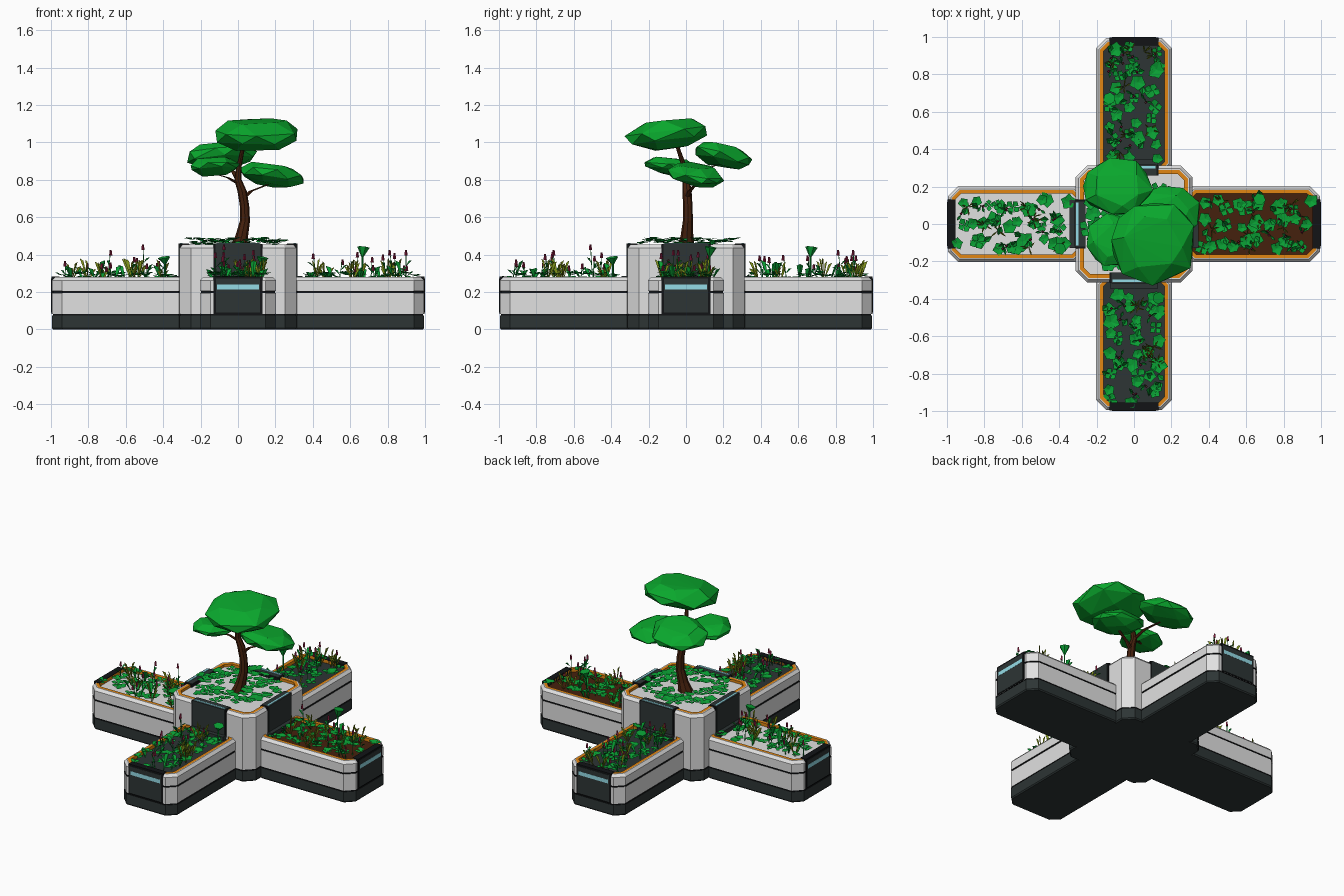
import bpy, bmesh, math, random
from mathutils import Vector, Matrix

random.seed(7)
cube = bpy.data.objects.get("Cube")
if cube:
    bpy.data.objects.remove(cube)


def material(name, r, g, b):
    m = bpy.data.materials.new(name)
    m.use_nodes = True
    m.diffuse_color = (r, g, b, 1)
    m.node_tree.nodes["Principled BSDF"].inputs["Base Color"].default_value = (r, g, b, 1)
    return m


MATS = [material("light grey shell", .75, .75, .75), material("dark panel", .026, .035, .035),
        material("black trim", .006, .007, .008), material("orange lining", .76, .24, .006),
        material("pale cyan light", .3, .72, .8), material("canopy green", .003, .39, .026),
        material("leaf green", .003, .36, .035), material("brown bark", .06, .015, .004),
        material("red flower", .25, .012, .05), material("yellow green grass", .25, .34, .012)]
LIGHT, DARK, BLACK, ORANGE, CYAN, CANOPY, LEAF, BROWN, RED, YELLOW = range(10)


def finish(name, bm, turn=0.0):
    me = bpy.data.meshes.new(name)
    bm.to_mesh(me)
    bm.free()
    for m in MATS:
        me.materials.append(m)
    ob = bpy.data.objects.new(name, me)
    ob.rotation_euler.z = turn
    bpy.context.collection.objects.link(ob)
    return ob


def outline(x0, x1, w, c, d):
    # rectangle with cut corners, moved inwards by d
    x0, x1, w, c = x0 + d, x1 - d, w - d, c - d * .586
    return [(x0 + c, -w), (x1 - c, -w), (x1, -w + c), (x1, w - c),
            (x1 - c, w), (x0 + c, w), (x0, w - c), (x0, -w + c)]


def planter(name, x0, x1, w, c, rings, soil, turn=0.0):
    # stacked outlines; each entry is inset, height, colour of the band above
    bm = bmesh.new()
    loops = [[bm.verts.new((x, y, z)) for x, y in outline(x0, x1, w, c, d)] for d, z, _ in rings]
    bm.faces.new(loops[0][::-1]).material_index = DARK
    for low, high, ring in zip(loops, loops[1:], rings):
        for i in range(8):
            j = (i + 1) % 8
            bm.faces.new((low[i], low[j], high[j], high[i])).material_index = ring[2]
    bm.faces.new(loops[-1]).material_index = soil
    return finish(name, bm, turn)


def box(name, x0, x1, w, z0, z1, mat, turn):
    bm = bmesh.new()
    bmesh.ops.create_cube(bm, size=1, matrix=Matrix.Translation(((x0 + x1) / 2, 0, (z0 + z1) / 2))
                          @ Matrix.Diagonal((x1 - x0, 2 * w, z1 - z0, 1)))
    for f in bm.faces:
        f.material_index = mat
    return finish(name, bm, turn)


def leaf(bm, base, yaw, length, width, rise, mat=LEAF):
    # pointed leaf folded along its rib
    out = Vector((math.cos(yaw), math.sin(yaw), 0))
    side = Vector((-out.y, out.x, 0)) * width / 2
    up = Vector((0, 0, rise))
    a, tip = bm.verts.new(base), bm.verts.new(base + out * length + up)
    l = bm.verts.new(base + out * length * .6 + side + up * .9)
    r = bm.verts.new(base + out * length * .6 - side + up * .9)
    for f in ((a, tip, l), (a, r, tip)):
        bm.faces.new(f).material_index = mat


def stalk(bm, a, b, r0, r1, mat, sides=4):
    axis = b - a
    mat4 = Matrix.Translation((a + b) / 2) @ axis.to_track_quat('Z', 'Y').to_matrix().to_4x4()
    new = bmesh.ops.create_cone(bm, cap_ends=True, segments=sides, radius1=r0, radius2=r1,
                                depth=axis.length, matrix=mat4)["verts"]
    for f in {f for v in new for f in v.link_faces}:
        f.material_index = mat


def rosette(bm, p, size):
    n = random.choice((4, 5, 5))
    start = random.uniform(0, 6.28)
    p = p + Vector((0, 0, random.uniform(.015, .045)))
    for i in range(n):
        leaf(bm, p, start + i * 2 * math.pi / n, size * random.uniform(.8, 1.1), size * .9,
             random.uniform(0, .015))


def flower(bm, p, h):
    top = p + Vector((random.uniform(-.02, .02), random.uniform(-.02, .02), h))
    stalk(bm, p, top, .003, .002, LEAF, 3)
    stalk(bm, top - Vector((0, 0, .03)), top, .009, .005, RED)
    for i in range(2):
        leaf(bm, p.lerp(top, .3 + .2 * i), random.uniform(0, 6.28), .04, .016, .03)


def grass(bm, p):
    for i in range(5):
        leaf(bm, p, random.uniform(0, 6.28), random.uniform(.03, .055), .009,
             random.uniform(.06, .13), YELLOW)


def cup_plant(bm, p, h):
    neck, rim = p + Vector((0, .005, h * .72)), p + Vector((.006, .012, h))
    stalk(bm, p, neck, .005, .005, LEAF)
    stalk(bm, neck, rim, .006, .034, LEAF, 6)


# raised bed profiles
ARM = [(.006, 0, DARK), (0, .008, DARK), (0, .074, BLACK), (.005, .074, BLACK), (.005, .082, BLACK),
       (0, .082, LIGHT), (0, .195, BLACK), (.006, .195, BLACK), (.006, .205, BLACK),
       (0, .205, LIGHT), (0, .262, LIGHT), (.016, .28, LIGHT), (.021, .28, ORANGE),
       (.04, .28, ORANGE), (.04, .258, DARK)]
CENTRE = ARM[:5] + [(0, .082, LIGHT), (0, .435, LIGHT), (.016, .454, LIGHT), (.024, .454, ORANGE),
                    (.044, .454, ORANGE), (.044, .437, DARK)]

planter("centre_planter", -.312, .312, .312, .06, CENTRE, LIGHT)
for k, (side, soil) in enumerate((("left", BROWN), ("back", DARK), ("right", LIGHT), ("front", DARK))):
    turn = k * math.pi / 2
    planter(side + "_planter", .26, .995, .203, .055, ARM, soil, turn)
    # end panel with a light strip
    box(side + "_end_frame", .955, .997, .13, .083, .284, BLACK, turn)
    box(side + "_end_panel", .96, .999, .118, .09, .272, DARK, turn)
    box(side + "_end_light", .99, 1.0, .112, .214, .24, CYAN, turn)
    box(side + "_inner_cap", .29, .345, .128, .2, .285, DARK, turn)
    # panel on the centre block with a light strip along its top
    box(side + "_centre_frame", .26, .314, .13, .27, .456, BLACK, turn)
    box(side + "_centre_panel", .262, .318, .12, .27, .459, DARK, turn)
    box(side + "_centre_light", .296, .311, .115, .45, .463, CYAN, turn)

    # planting in this arm
    bm = bmesh.new()

    def spot():
        return Vector((random.uniform(.38, .93), random.uniform(-.135, .135), .255))
    for i in range(10):
        for j in range(3):
            p = Vector((.375 + i * .061, (j - 1) * .105, .255))
            p += Vector((random.uniform(-.03, .03), random.uniform(-.03, .03), 0))
            rosette(bm, p, random.uniform(.032, .05))
    for i in range(12):
        flower(bm, spot(), random.uniform(.08, .16))
    for i in range(8):
        grass(bm, spot())
    for i in range(12):
        leaf(bm, spot(), random.uniform(0, 6.28), .05, .035, random.uniform(.05, .12))
    near = k > 1
    for x in ((.5, .7) if near else (.83, .9)):
        flower(bm, Vector((x, random.uniform(-.08, .08), .255)), .2 if x == .5 else .17)
    cup_plant(bm, Vector((.39 if near else .665, .12, .255)), .13 if near else .185)
    finish(side + "_plants", bm, turn)

# low plants around the tree
bm = bmesh.new()
for i in range(44):
    a = i * 2.4
    r = .06 + .2 * math.sqrt((i + .5) / 44)
    p = Vector((r * math.cos(a), r * math.sin(a), .437))
    rosette(bm, p, random.uniform(.038, .058))
finish("centre_plants", bm)


def limb(name, points):
    # bent tapering tube through points of x, y, z, radius
    bm = bmesh.new()
    rings = []
    for x, y, z, r in points:
        rings.append([bm.verts.new((x + r * math.cos(a), y + r * math.sin(a), z))
                      for a in (i * math.pi / 4 for i in range(8))])
    for low, high in zip(rings, rings[1:]):
        for i in range(8):
            bm.faces.new((low[i], low[(i + 1) % 8], high[(i + 1) % 8], high[i]))
    bm.faces.new(rings[-1])
    for f in bm.faces:
        f.material_index = BROWN
    finish(name, bm)


limb("trunk", [(0, 0, .43, .048), (.02, .005, .5, .034), (.037, .01, .58, .027), (.035, .01, .66, .025),
               (.022, .005, .74, .025), (0, 0, .8, .02), (.005, -.01, .87, .014), (.03, -.05, .99, .01)])
limb("right_branch", [(.0, 0, .78, .014), (-.05, -.02, .81, .011), (-.13, -.07, .835, .008)])
limb("left_branch", [(.025, .005, .7, .016), (.07, .02, .74, .012), (.16, .05, .775, .009)])
limb("back_branch", [(.0, 0, .8, .014), (-.03, .07, .85, .011), (-.08, .17, .88, .008)])


def foliage(name, centre, size, tilt):
    # faceted flattened pad, leaning by tilt along x and y
    bm = bmesh.new()
    for level, radius, count in ((-.9, .55, 4), (-.35, .95, 7), (.25, 1, 7), (.9, .66, 6)):
        start = random.uniform(0, 6.28)
        for i in range(count):
            a = start + (i + random.uniform(-.2, .2)) * 2 * math.pi / count
            d = radius * random.uniform(.97, 1.07)
            x, y = size[0] * d * math.cos(a), size[1] * d * math.sin(a)
            z = size[2] * (level + random.uniform(-.1, .1)) + tilt[0] * x + tilt[1] * y
            bm.verts.new((centre[0] + x, centre[1] + y, centre[2] + z))
    bmesh.ops.convex_hull(bm, input=bm.verts)
    bmesh.ops.recalc_face_normals(bm, faces=bm.faces)
    for f in bm.faces:
        f.material_index = CANOPY
    finish(name, bm)


foliage("top_foliage", (.105, -.1, 1.04), (.23, .216, .08), (0, .1))
foliage("back_foliage", (-.09, .2, .925), (.188, .152, .062), (.05, -.22))
foliage("left_foliage", (.18, .055, .825), (.172, .152, .055), (-.12, -.12))
foliage("right_foliage", (-.125, -.085, .87), (.132, .137, .047), (.05, -.1))
